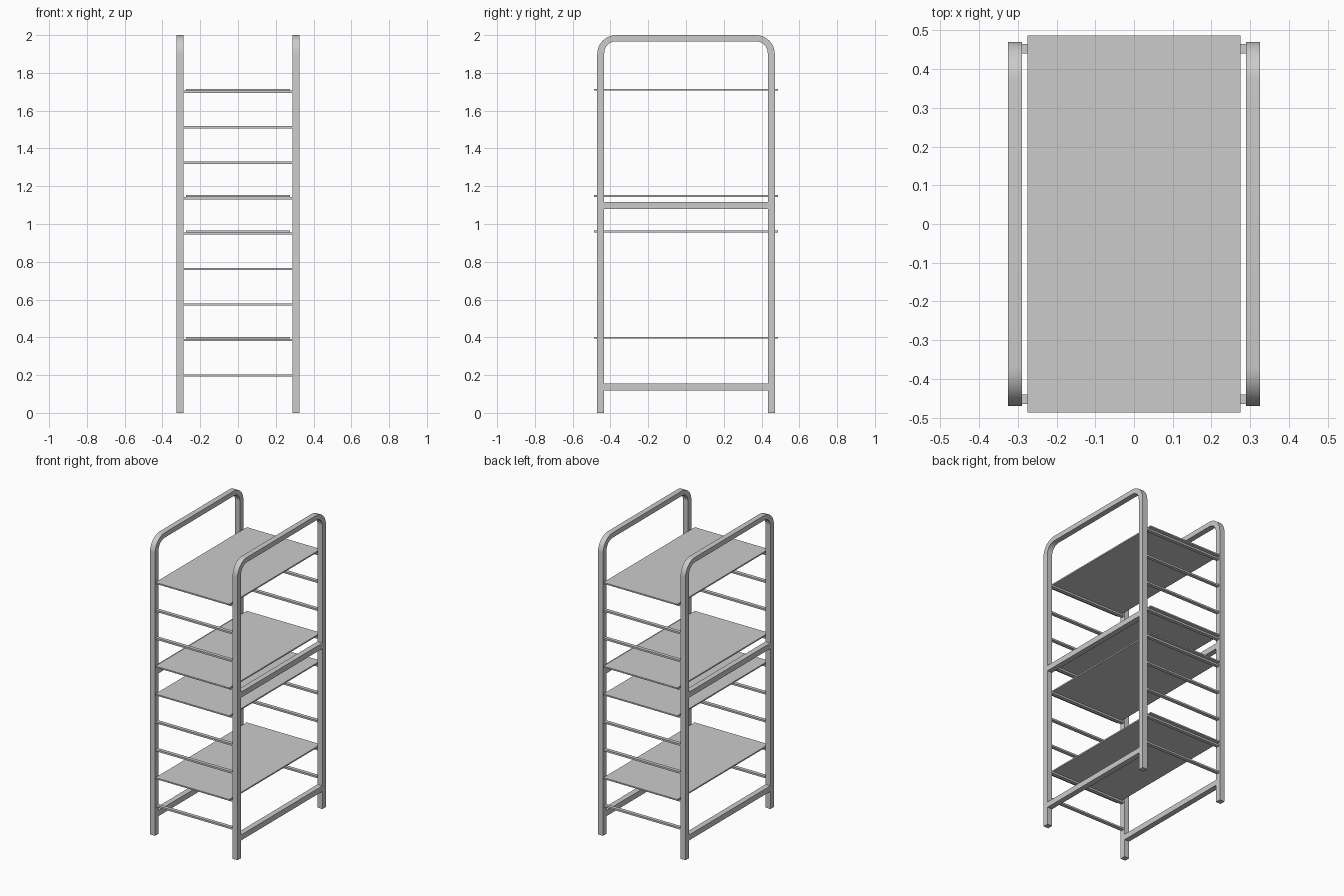
import bpy, bmesh
from math import cos, sin, pi, radians

if "Cube" in bpy.data.objects:
    bpy.data.objects.remove(bpy.data.objects["Cube"])

# One brushed grey metal for everything
metal = bpy.data.materials.new("grey_metal")
metal.use_nodes = True
GREY = (0.6, 0.6, 0.6, 1)
metal.diffuse_color = GREY
metal.node_tree.nodes["Principled BSDF"].inputs["Base Color"].default_value = GREY

TUBE = 0.037          # square tube width
FRAME_X = 0.307       # centre of each side frame
HALF_Y = 0.47         # outer half depth of the frames
TOP_TUBE = 0.033
STEP = 0.1877         # spacing between rungs
RUNG_TOP = 1.706
RUNG_H = 0.012


def finish(name, bm):
    bmesh.ops.recalc_face_normals(bm, faces=bm.faces)
    mesh = bpy.data.meshes.new(name)
    bm.to_mesh(mesh)
    bm.free()
    obj = bpy.data.objects.new(name, mesh)
    bpy.context.collection.objects.link(obj)
    mesh.materials.append(metal)
    return obj


def box(name, centre, size):
    bm = bmesh.new()
    bmesh.ops.create_cube(bm, size=1)
    bmesh.ops.scale(bm, vec=size, verts=bm.verts)
    bmesh.ops.translate(bm, vec=centre, verts=bm.verts)
    return finish(name, bm)


def arch(half, top, radius, steps=10):
    """Outline in y and z: up the front leg, over the top, down the back leg."""
    pts = [(-half, 0)]
    for side, start in ((-1, pi), (1, pi / 2)):
        for i in range(steps + 1):
            a = start - i * pi / 2 / steps
            pts.append((side * (half - radius) + radius * cos(a),
                        top - radius + radius * sin(a)))
    return pts + [(half, 0)]


def hoop(name, x):
    """Bent square tube: legs and rounded top in one piece."""
    outer = arch(HALF_Y, 2.0, 0.1)
    inner = arch(HALF_Y - TUBE, 2.0 - TOP_TUBE, 0.1 - TUBE)
    bm = bmesh.new()
    rings = []
    for (yo, zo), (yi, zi) in zip(outer, inner):
        corners = [(x - TUBE / 2, yo, zo), (x + TUBE / 2, yo, zo),
                   (x + TUBE / 2, yi, zi), (x - TUBE / 2, yi, zi)]
        rings.append([bm.verts.new(c) for c in corners])
    for a, b in zip(rings, rings[1:]):
        for i in range(4):
            j = (i + 1) % 4
            bm.faces.new((a[i], a[j], b[j], b[i]))
    bm.faces.new(rings[0])
    bm.faces.new(rings[-1])
    obj = finish(name, bm)
    bpy.ops.object.select_all(action="DESELECT")
    obj.select_set(True)
    bpy.context.view_layer.objects.active = obj
    bpy.ops.object.shade_smooth_by_angle(angle=radians(30))


# Side frames with a middle and a lower crossbar
for side, sx in (("right", -1), ("left", 1)):
    hoop(side + "_frame", sx * FRAME_X)
    for level, z in (("middle", 1.098), ("lower", 0.137)):
        box(f"{side}_{level}_crossbar", (sx * FRAME_X, 0, z),
            (TUBE, 2 * (HALF_Y - TUBE), TUBE))

# Flat rungs joining the frames at front and back
for i in range(9):
    z = RUNG_TOP - i * STEP - RUNG_H / 2
    for end, sy in (("front", -1), ("back", 1)):
        box(f"{end}_rung_{i + 1}", (0, sy * 0.4525, z),
            (2 * FRAME_X - TUBE, 0.024, RUNG_H))

# Thin shelves resting on four of the rung levels
for n, i in enumerate((0, 3, 4, 7)):
    box(f"shelf_{n + 1}", (0, 0, RUNG_TOP - i * STEP + 0.005),
        (0.55, 0.972, 0.009))
